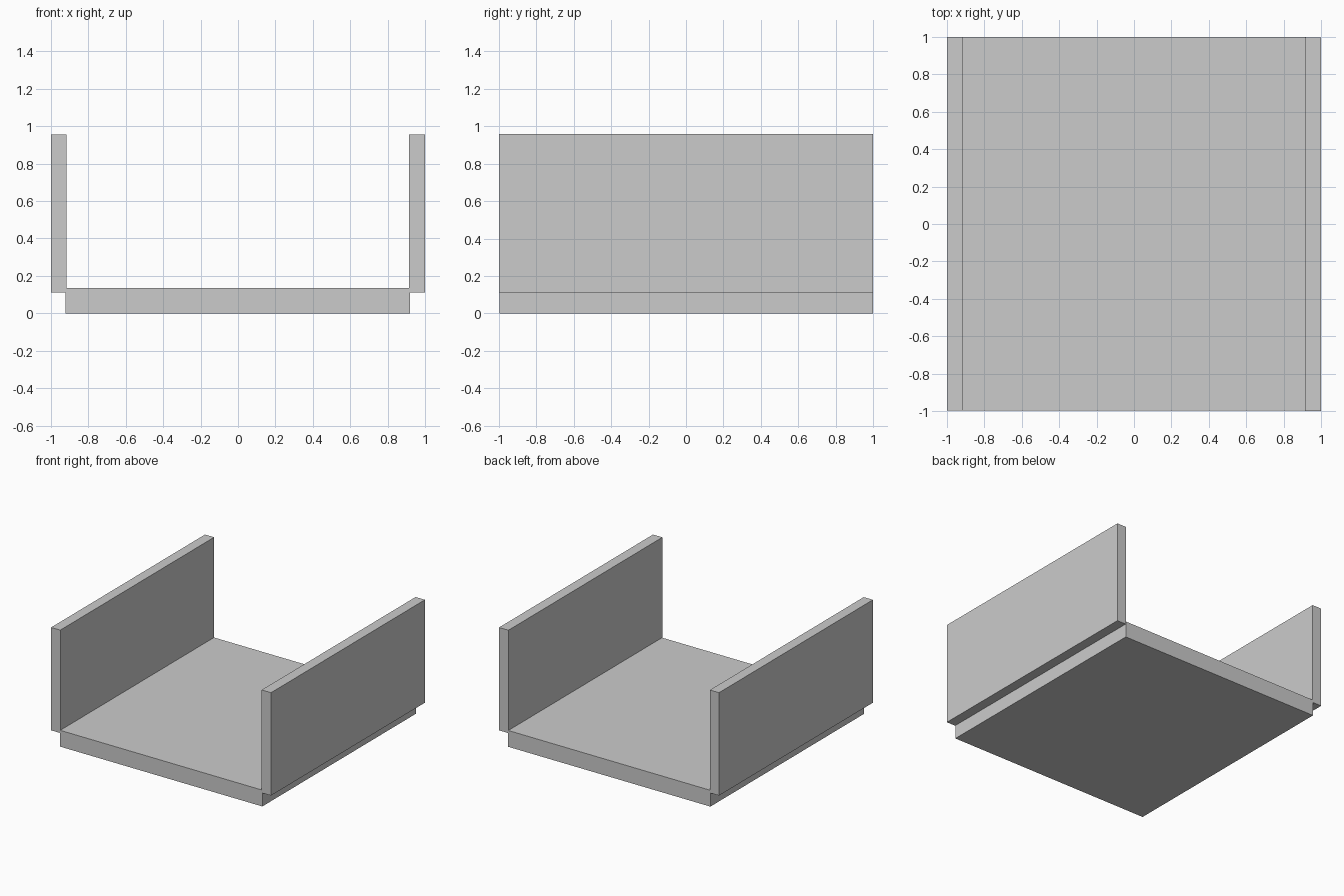
import bpy

if "Cube" in bpy.data.objects:
    bpy.data.objects.remove(bpy.data.objects["Cube"])


def box(name, x, y, z):
    """Box spanning the given (min, max) ranges."""
    spans = (x, y, z)
    bpy.ops.mesh.primitive_cube_add(size=1, location=[(a + b) / 2 for a, b in spans])
    obj = bpy.context.object
    obj.name = name
    obj.scale = [b - a for a, b in spans]
    bpy.ops.object.transform_apply(location=False, rotation=False, scale=True)
    return obj


# Floor slab, slightly thicker than the step below the walls
box("floor_slab", (-0.921, 0.919), (-0.997, 0.999), (0, 0.134))

# Side walls, overhanging the slab edges
box("left_wall", (-1, -0.917), (-0.997, 1), (0.112, 0.957))
box("right_wall", (0.915, 1), (-1, 0.998), (0.112, 0.957))
